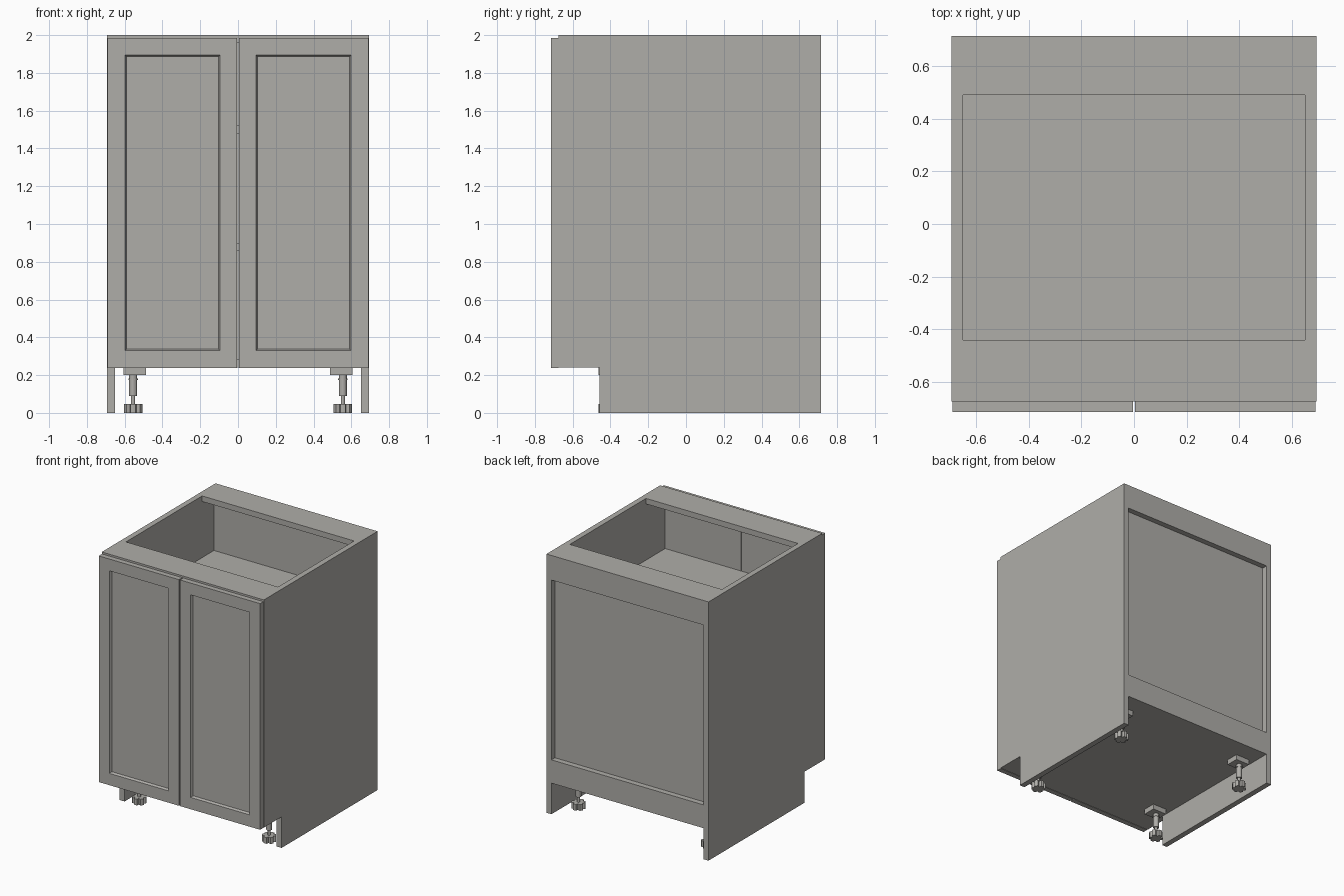
import bpy
import bmesh
from math import cos, sin, pi

if "Cube" in bpy.data.objects:
    bpy.data.objects.remove(bpy.data.objects["Cube"])

# Single painted finish
paint = bpy.data.materials.new("warm_grey_paint")
paint.use_nodes = True
colour = (0.43, 0.42, 0.395, 1)
paint.diffuse_color = colour
paint.node_tree.nodes["Principled BSDF"].inputs["Base Color"].default_value = colour


def finish(name, bm):
    bmesh.ops.recalc_face_normals(bm, faces=bm.faces)
    mesh = bpy.data.meshes.new(name)
    bm.to_mesh(mesh)
    bm.free()
    mesh.materials.append(paint)
    obj = bpy.data.objects.new(name, mesh)
    bpy.context.collection.objects.link(obj)
    return obj


def add_box(bm, x, y, z):
    verts = bmesh.ops.create_cube(bm, size=1)["verts"]
    for v in verts:
        for i, (lo, hi) in enumerate((x, y, z)):
            v.co[i] = lo if v.co[i] < 0 else hi
    return verts


def box(name, x, y, z):
    bm = bmesh.new()
    add_box(bm, x, y, z)
    return finish(name, bm)


def extrude_outline(bm, points, offset):
    face = bm.faces.new([bm.verts.new(p) for p in points])
    new = bmesh.ops.extrude_face_region(bm, geom=[face])["geom"]
    bmesh.ops.translate(bm, vec=offset,
                        verts=[v for v in new if isinstance(v, bmesh.types.BMVert)])


W, T = 0.693, 0.043          # half width, board thickness
FRONT, BACK = -0.674, 0.715  # carcass depth
BASE, TOP = 0.24, 2.0
IN = W - T
RAIL = BACK - T
inner = (-IN, IN)

# Side panels with toe-kick notch
for side, s in (("left", 1), ("right", -1)):
    bm = bmesh.new()
    outline = [(FRONT, BASE), (-0.457, BASE), (-0.457, 0), (BACK, 0), (BACK, TOP), (FRONT, TOP)]
    extrude_outline(bm, [(s * IN, y, z) for y, z in outline], (s * T, 0, 0))
    finish(side + "_side_panel", bm)

# Horizontal boards
box("bottom_panel", inner, (FRONT, RAIL), (BASE, BASE + T))
box("front_stretcher", inner, (FRONT, -0.44), (TOP - T, TOP))
box("back_stretcher", inner, (0.49, BACK), (TOP - T, TOP))
box("upper_shelf", inner, (FRONT, 0.635), (1.48, 1.523))
box("lower_shelf", inner, (-0.64, 0.635), (0.86, 0.9))

# Recessed back with rails
box("back_panel", inner, (0.635, RAIL), (BASE + T, TOP - T))
box("back_top_rail", inner, (RAIL, BACK), (1.81, TOP - T))
box("back_bottom_rail", inner, (RAIL, BACK), (BASE, 0.42))

# Shaker doors: inset frame, then a sloped moulding down to the panel
for side, s in (("left", 1), ("right", -1)):
    bm = bmesh.new()
    add_box(bm, sorted((s * 0.004, s * 0.69)), (-0.715, -0.675), (0.238, 1.986))
    bm.normal_update()
    front = min(bm.faces, key=lambda f: f.calc_center_median().y)
    bmesh.ops.inset_region(bm, faces=[front], thickness=0.129)
    bmesh.ops.inset_region(bm, faces=[front], thickness=0.012, depth=-0.018)
    finish(side + "_door", bm)


def add_cylinder(bm, x, y, z0, z1, radius):
    ring = [(x + radius * cos(a * pi / 8), y + radius * sin(a * pi / 8), z0) for a in range(16)]
    extrude_outline(bm, ring, (0, 0, z1 - z0))


# Adjustable legs: mounting plate, sleeve, collar, threaded rod, notched foot
for depth, y in (("front", -0.413), ("back", 0.52)):
    for side, s in (("left", 1), ("right", -1)):
        x = s * 0.555
        bm = bmesh.new()
        add_box(bm, sorted((s * 0.488, s * 0.607)), (y - 0.05, y + 0.05), (0.2, BASE))
        add_cylinder(bm, x, y, 0.09, 0.2, 0.021)
        add_cylinder(bm, x, y, 0.175, 0.182, 0.026)
        add_cylinder(bm, x, y, 0.04, 0.09, 0.011)
        foot = []
        for k in range(24):
            r = 0.034 if k % 4 == 0 else 0.05
            a = k * pi / 12
            foot.append((x + r * cos(a), y + r * sin(a), 0))
        extrude_outline(bm, foot, (0, 0, 0.048))
        leg = finish(f"{depth}_{side}_leg", bm)
